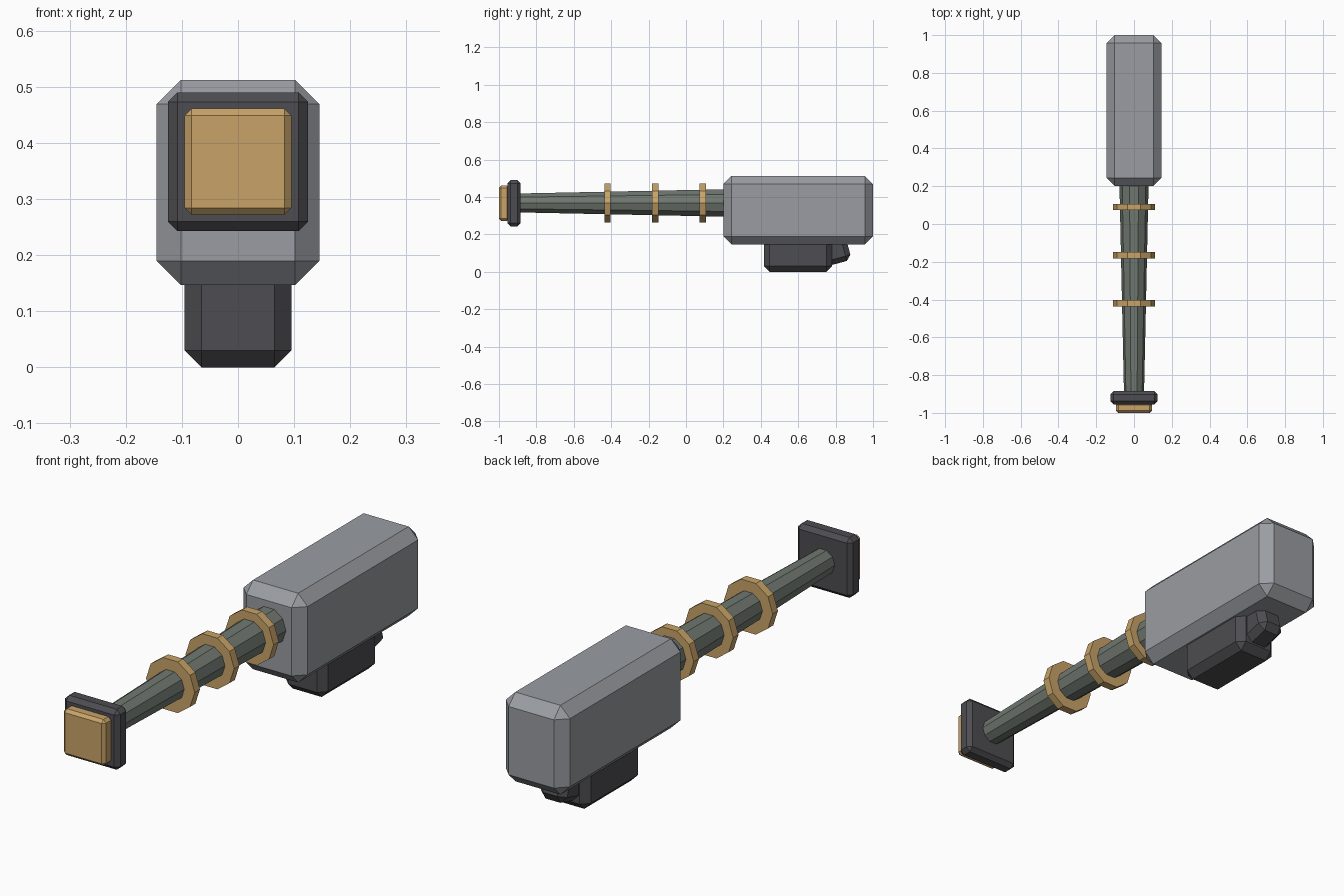
import bpy
import bmesh
from math import radians
from mathutils import Matrix, Vector

cube = bpy.data.objects.get("Cube")
if cube:
    bpy.data.objects.remove(cube, do_unlink=True)


def make_material(name, rgb):
    mat = bpy.data.materials.new(name)
    mat.use_nodes = True
    color = (*rgb, 1.0)
    mat.diffuse_color = color
    mat.node_tree.nodes["Principled BSDF"].inputs["Base Color"].default_value = color
    return mat


grey = make_material("steel grey", (0.32, 0.335, 0.36))
dark = make_material("charcoal", (0.075, 0.073, 0.082))
brass = make_material("brass", (0.58, 0.37, 0.14))
green = make_material("grey green", (0.16, 0.185, 0.16))


def finish(name, bm, mat):
    mesh = bpy.data.meshes.new(name)
    bmesh.ops.recalc_face_normals(bm, faces=bm.faces[:])
    bm.to_mesh(mesh)
    bm.free()
    mesh.materials.append(mat)
    obj = bpy.data.objects.new(name, mesh)
    bpy.context.collection.objects.link(obj)
    return obj


def chamfered_box(name, low, high, chamfer, mat, tilt=0):
    """Box between two corners with flat chamfers, tilted about x."""
    low, high = Vector(low), Vector(high)
    bm = bmesh.new()
    bmesh.ops.create_cube(bm, size=1, matrix=Matrix.Diagonal((*(high - low), 1)))
    bmesh.ops.bevel(bm, geom=bm.edges[:], offset=chamfer, segments=1,
                    affect='EDGES', profile=0.5)
    obj = finish(name, bm, mat)
    obj.location = (low + high) / 2
    obj.rotation_euler.x = radians(tilt)
    return obj


def tube(name, y_front, y_back, r_front, r_back, mat, sides=10, z=0.368):
    """Faceted round part along y, with a corner on each side."""
    bm = bmesh.new()
    bmesh.ops.create_cone(bm, cap_ends=True, segments=sides,
                          radius1=r_back, radius2=r_front, depth=y_back - y_front)
    bmesh.ops.rotate(bm, verts=bm.verts[:], matrix=Matrix.Rotation(radians(90), 3, 'Z'))
    bmesh.ops.rotate(bm, verts=bm.verts[:], matrix=Matrix.Rotation(radians(90), 3, 'X'))
    obj = finish(name, bm, mat)
    obj.location = (0, (y_front + y_back) / 2, z)
    return obj


# Main housing
chamfered_box("housing", (-0.145, 0.2, 0.147), (0.145, 1.0, 0.512), 0.043, grey)

# Block and tilted catch underneath
chamfered_box("lower_block", (-0.095, 0.417, 0.0), (0.095, 0.78, 0.2), 0.03, dark)
chamfered_box("catch", (-0.06, 0.735, 0.045), (0.06, 0.87, 0.185), 0.027, dark, tilt=15)

# Tapered shaft with its collars
tube("shaft", -0.9, 0.25, 0.053, 0.078, green)
for i, y in enumerate((0.09, -0.165, -0.42)):
    tube(f"collar_{i + 1}", y - 0.017, y + 0.017, 0.11, 0.11, brass)

# End plate and pad
chamfered_box("end_plate", (-0.125, -0.955, 0.243), (0.125, -0.885, 0.49), 0.017, dark)
chamfered_box("end_pad", (-0.095, -1.0, 0.272), (0.095, -0.945, 0.461), 0.012, brass)
